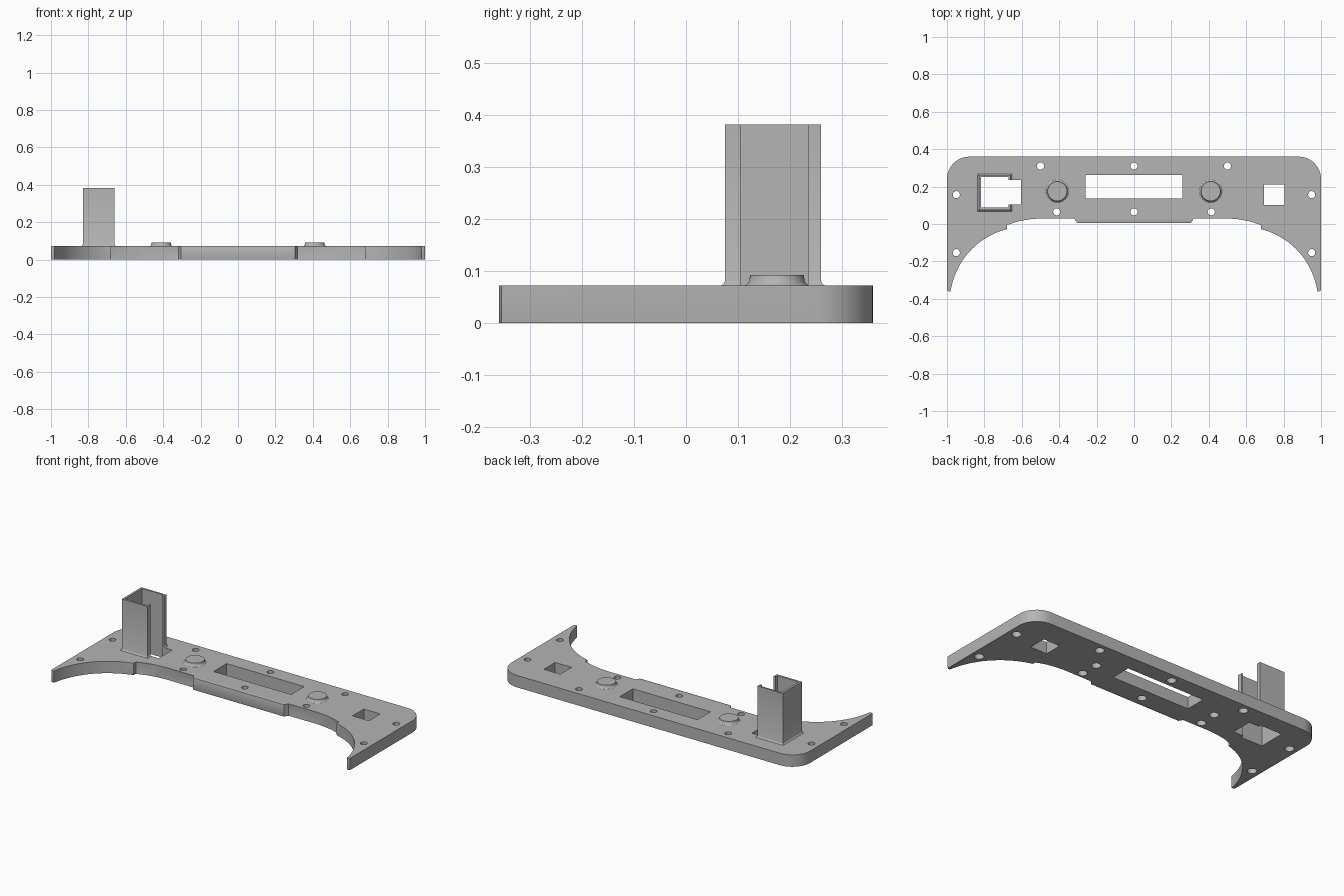
import bpy, bmesh
from math import cos, sin, pi, atan2

if "Cube" in bpy.data.objects:
    bpy.data.objects.remove(bpy.data.objects["Cube"])

grey = bpy.data.materials.new("plain grey")
grey.use_nodes = True
grey.diffuse_color = (0.46, 0.46, 0.46, 1)
grey.node_tree.nodes["Principled BSDF"].inputs["Base Color"].default_value = grey.diffuse_color

TOP = 0.072


def add_prism(bm, rings):
    """Closed solid through a stack of (outline, z) rings, bottom first."""
    layers = [[bm.verts.new((x, y, z)) for x, y in pts] for pts, z in rings]
    n = len(layers[0])
    bm.faces.new(layers[0][::-1])
    bm.faces.new(layers[-1])
    for a, b in zip(layers, layers[1:]):
        for i in range(n):
            j = (i + 1) % n
            bm.faces.new((a[i], a[j], b[j], b[i]))


def arc(cx, cy, r, a0, a1, n):
    return [(cx + r * cos(a0 + (a1 - a0) * i / n),
             cy + r * sin(a0 + (a1 - a0) * i / n)) for i in range(n + 1)]


def circle(cx, cy, r, n=32):
    return arc(cx, cy, r, 0, 2 * pi, n)[:-1]


def rect(x0, x1, y0, y1):
    return [(x0, y0), (x1, y0), (x1, y1), (x0, y1)]


def finish(name, bm):
    bmesh.ops.recalc_face_normals(bm, faces=bm.faces)
    me = bpy.data.meshes.new(name)
    bm.to_mesh(me)
    bm.free()
    me.materials.append(grey)
    ob = bpy.data.objects.new(name, me)
    bpy.context.collection.objects.link(ob)
    return ob


def activate(ob):
    bpy.ops.object.select_all(action='DESELECT')
    ob.select_set(True)
    bpy.context.view_layer.objects.active = ob


def cut(ob, cutter):
    mod = ob.modifiers.new("cut", 'BOOLEAN')
    mod.operation = 'DIFFERENCE'
    mod.solver = 'EXACT'
    mod.object = cutter
    activate(ob)
    bpy.ops.object.modifier_apply(modifier="cut")
    bpy.data.objects.remove(cutter)


def smooth(ob):
    activate(ob)
    bpy.ops.object.shade_smooth_by_angle(angle=0.6)


# Plate outline: half profile from front centre round to back centre, mirrored
ax, ay, r = 0.58, -0.42, 0.405
half = [(0.305, 0.005), (0.317, 0.03), (0.5, 0.03), (0.56, 0.025), (0.62, 0.014), (0.68, -0.005)]
half += arc(ax, ay, r, atan2(0.392, 0.1), atan2(0.06, 0.4), 20)
half += [(0.99, -0.36), (1.0, -0.355)]
half += arc(0.88, 0.24, 0.12, 0, pi / 2, 12)
outline = half + [(-x, y) for x, y in reversed(half)]

bm = bmesh.new()
add_prism(bm, [(outline, 0), (outline, TOP)])


def rounded(e):
    a, b = (v.co for v in e.verts)
    mid = (a + b) / 2
    if abs(a.z - b.z) > 0.01:
        return False
    return mid.z < 0.01 or (mid.y < 0.04 and abs(mid.x) < 0.96)


bmesh.ops.bevel(bm, geom=[e for e in bm.edges if rounded(e)], offset=0.005,
                segments=2, profile=0.5, affect='EDGES', clamp_overlap=True)
plate = finish("base_plate", bm)

# Windows, tower opening, counterbored screw holes and blind holes
bm = bmesh.new()
opening = [(-0.817, 0.087), (-0.672, 0.087), (-0.672, 0.105), (-0.605, 0.105),
           (-0.605, 0.235), (-0.672, 0.235), (-0.672, 0.25), (-0.817, 0.25)]
for shape in (rect(-0.26, 0.26, 0.137, 0.262), rect(0.695, 0.805, 0.102, 0.21), opening):
    add_prism(bm, [(shape, -0.1), (shape, 0.2)])
holes = [(0, 0.31), (0, 0.065)]
for s in (-1, 1):
    holes += [(s * 0.5, 0.31), (s * 0.95, 0.157), (s * 0.95, -0.153), (s * 0.413, 0.065)]
    blind = circle(s * 0.41, 0.175, 0.026)
    add_prism(bm, [(blind, -0.1), (blind, 0.06)])
for x, y in holes:
    wide, narrow = circle(x, y, 0.026), circle(x, y, 0.019)
    add_prism(bm, [(wide, -0.1), (wide, 0.04), (narrow, 0.04), (narrow, 0.2)])
cut(plate, finish("plate_cutter", bm))
smooth(plate)

# Round bosses with a flared foot
for side, s in (("left", 1), ("right", -1)):
    bm = bmesh.new()
    add_prism(bm, [(circle(s * 0.41, 0.175, rad, 48), z) for rad, z in
                   ((0.062, TOP - 0.002), (0.062, TOP), (0.057, TOP + 0.003),
                    (0.053, TOP + 0.009), (0.052, 0.092))])
    smooth(finish(side + "_boss", bm))

# Hollow tower with a flared foot, open on its inner side
bm = bmesh.new()
add_prism(bm, [(rect(-0.83 - g, -0.66 + g, 0.075 - g, 0.26 + g), z) for g, z in
               ((0.007, TOP - 0.002), (0.007, TOP), (0.002, TOP + 0.004), (0, TOP + 0.009), (0, 0.382))])
tower = finish("tower", bm)
bm = bmesh.new()
add_prism(bm, [(opening, -0.1), (opening, 0.6)])
cut(tower, finish("tower_cutter", bm))
smooth(tower)
